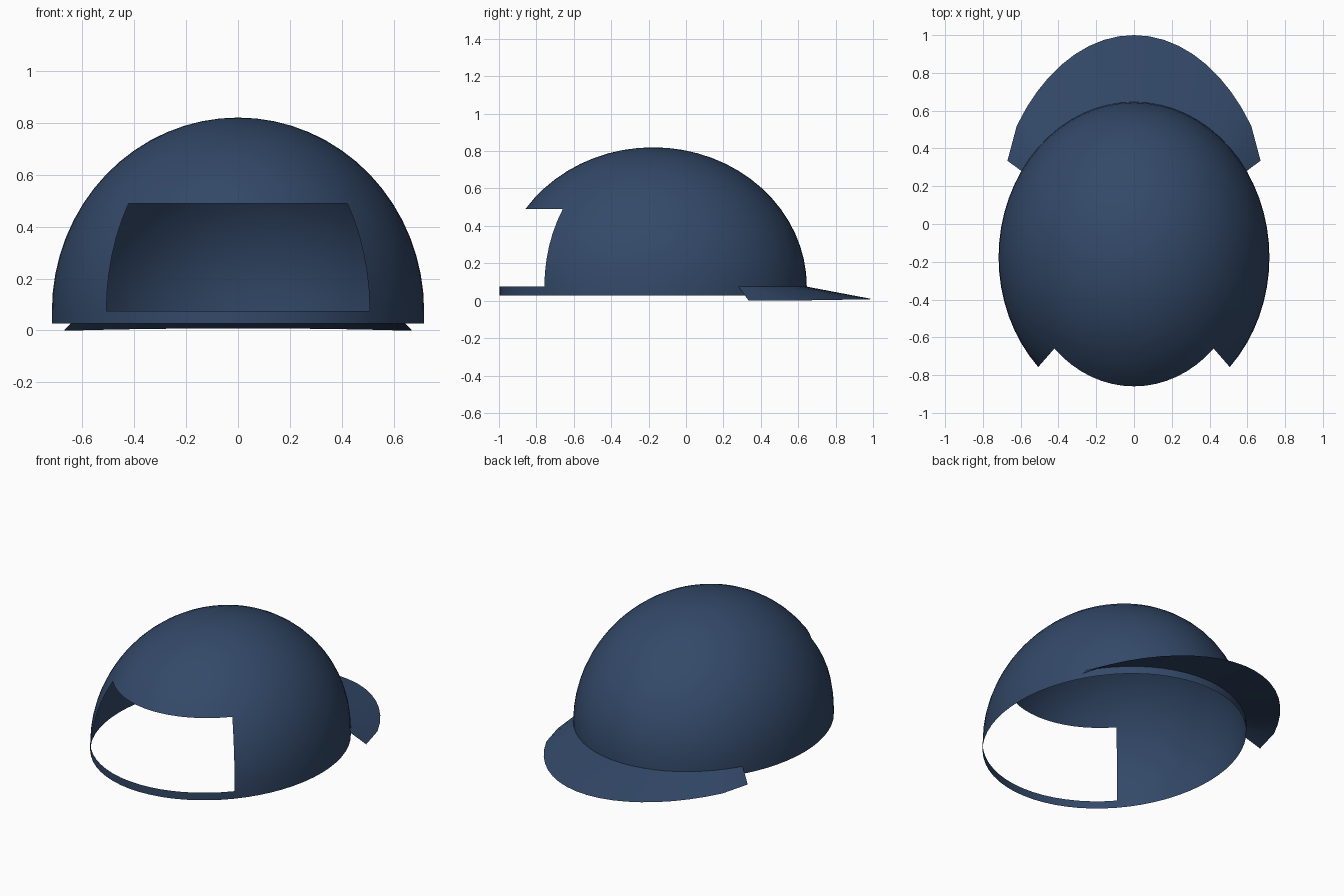
import bpy
import bmesh
from math import sin, cos, pi, radians

if "Cube" in bpy.data.objects:
    bpy.data.objects.remove(bpy.data.objects["Cube"], do_unlink=True)

SEGMENTS, RINGS = 64, 16
RX, RY, CY = 0.717, 0.822, -0.176      # crown footprint
RIM, BASE, HEIGHT = 0.075, 0.027, 0.745

navy = bpy.data.materials.new("navy_cloth")
navy.use_nodes = True
colour = (0.033, 0.066, 0.14, 1)
navy.diffuse_color = colour
shader = navy.node_tree.nodes["Principled BSDF"]
shader.inputs["Base Color"].default_value = colour
shader.inputs["Roughness"].default_value = 0.9


def finish(bm, name):
    mesh = bpy.data.meshes.new(name)
    bm.to_mesh(mesh)
    bm.free()
    mesh.materials.append(navy)
    obj = bpy.data.objects.new(name, mesh)
    bpy.context.collection.objects.link(obj)
    bpy.ops.object.select_all(action="DESELECT")
    obj.select_set(True)
    bpy.context.view_layer.objects.active = obj
    bpy.ops.object.shade_smooth_by_angle(angle=radians(40))
    return obj


def rim_point(angle, scale, z):
    return (RX * scale * cos(angle), CY + RY * scale * sin(angle), z)


# Crown: straight band below a half ellipsoid, with an opening in the front
bm = bmesh.new()
levels = [(1, BASE)]
for i in range(RINGS):
    e = i * pi / 2 / RINGS
    levels.append((cos(e), RIM + HEIGHT * sin(e)))
rows = [[bm.verts.new(rim_point(2 * pi * j / SEGMENTS, s, z))
         for j in range(SEGMENTS)] for s, z in levels]
apex = bm.verts.new((0, CY, RIM + HEIGHT))
open_top = RINGS * 3 // 8
open_from, open_to = SEGMENTS * 5 // 8, SEGMENTS * 7 // 8
for i, (low, high) in enumerate(zip(rows, rows[1:])):
    for j in range(SEGMENTS):
        if 1 <= i <= open_top and open_from <= j < open_to:
            continue
        k = (j + 1) % SEGMENTS
        bm.faces.new((low[j], low[k], high[k], high[j]))
for j in range(SEGMENTS):
    bm.faces.new((rows[-1][j], rows[-1][(j + 1) % SEGMENTS], apex))
finish(bm, "crown")

# Visor: thin sheet sloping from the rim down to a rounded outer edge
bm = bmesh.new()
first = SEGMENTS * 3 // 32
last = SEGMENTS // 2 - first
inner, outer = [], []
for j in range(first, last + 1):
    a = 2 * pi * j / SEGMENTS
    inner.append(bm.verts.new(rim_point(a, 1, RIM)))
    if j in (first, last):
        outer.append(bm.verts.new((0.67 if j == first else -0.67, 0.335, 0)))
    else:
        # outer edge runs evenly between the two corners
        t = (j - first - 1) / (last - first - 2)
        b = radians(36.3 + t * (180 - 2 * 36.3))
        outer.append(bm.verts.new((0.77 * cos(b), CY + (1 - CY) * sin(b),
                                   0.008 * sin(pi * t))))
for j in range(len(inner) - 1):
    bm.faces.new((inner[j], outer[j], outer[j + 1], inner[j + 1]))
finish(bm, "visor")
